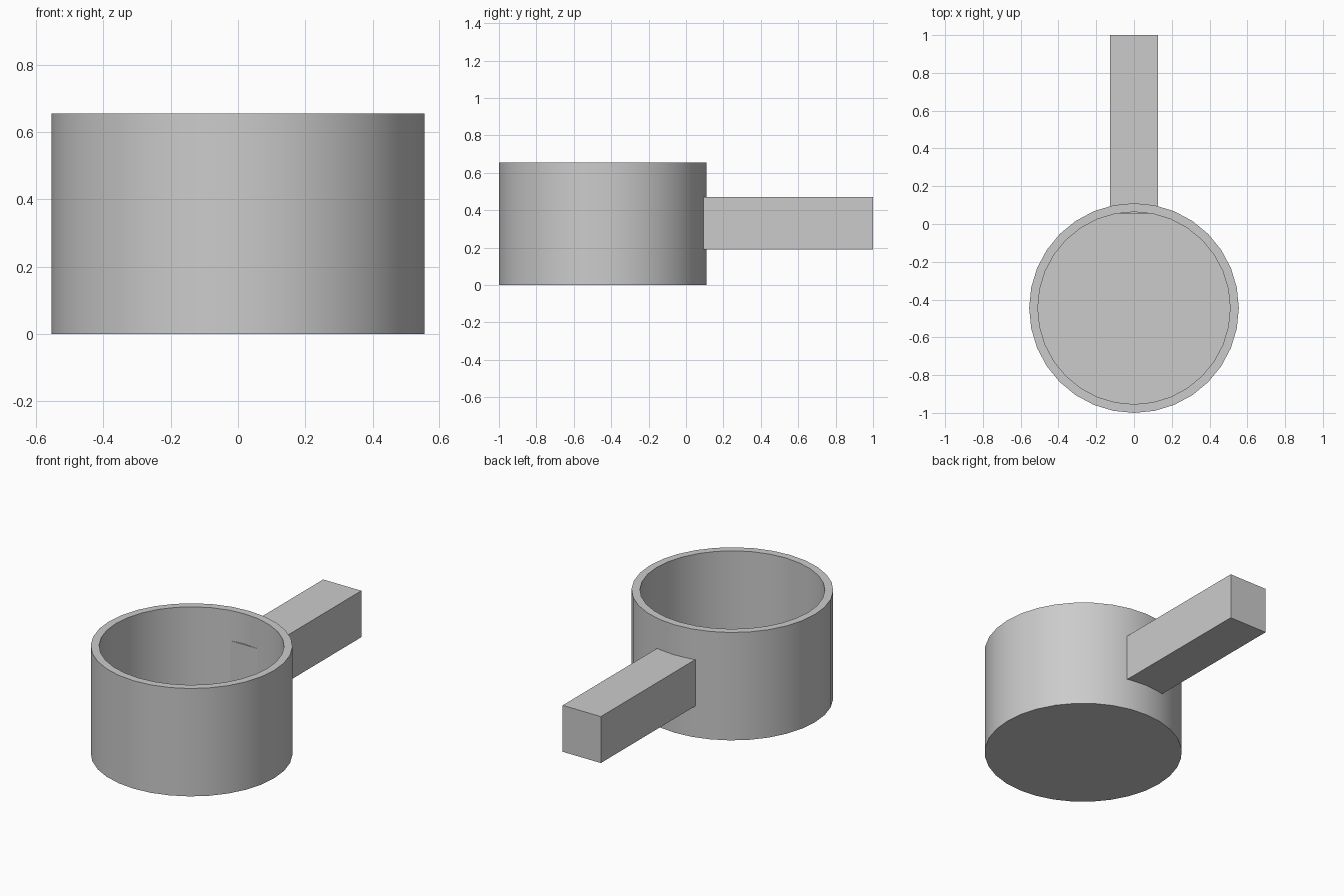
import bpy, bmesh, math

cube = bpy.data.objects.get("Cube")
if cube:
    bpy.data.objects.remove(cube, do_unlink=True)

# One plain grey for the whole model
grey = bpy.data.materials.new("plain grey")
grey.use_nodes = True
colour = (0.6, 0.6, 0.6, 1.0)
grey.diffuse_color = colour
grey.node_tree.nodes["Principled BSDF"].inputs["Base Color"].default_value = colour

SIDES = 32
RADIUS, WALL, HEIGHT = 0.555, 0.046, 0.655
CUP_Y = -0.445


def finish(bm, name):
    bmesh.ops.recalc_face_normals(bm, faces=bm.faces)
    mesh = bpy.data.meshes.new(name)
    bm.to_mesh(mesh)
    bm.free()
    mesh.materials.append(grey)
    obj = bpy.data.objects.new(name, mesh)
    bpy.context.collection.objects.link(obj)
    return obj


# Cup: rings from the outer base up, over the rim and down to the inner floor
bm = bmesh.new()
profile = [(RADIUS, 0), (RADIUS, HEIGHT), (RADIUS - WALL, HEIGHT), (RADIUS - WALL, WALL)]
rings = []
for r, z in profile:
    angles = [2 * math.pi * i / SIDES for i in range(SIDES)]
    rings.append([bm.verts.new((r * math.cos(a), CUP_Y + r * math.sin(a), z)) for a in angles])
for low, high in zip(rings, rings[1:]):
    for i in range(SIDES):
        j = (i + 1) % SIDES
        bm.faces.new((low[i], low[j], high[j], high[i]))
bm.faces.new(rings[0])
bm.faces.new(rings[-1])
cup = finish(bm, "cup")
bpy.ops.object.select_all(action='DESELECT')
cup.select_set(True)
bpy.context.view_layer.objects.active = cup
bpy.ops.object.shade_smooth_by_angle(angle=math.radians(30))

# Handle: square bar whose inner end just pokes through the cup wall
bm = bmesh.new()
bmesh.ops.create_cube(bm, size=1)
y0, y1, z0, z1 = 0.055, 1.0, 0.19, 0.472
bmesh.ops.scale(bm, vec=(0.256, y1 - y0, z1 - z0), verts=bm.verts)
bmesh.ops.translate(bm, vec=(0, (y0 + y1) / 2, (z0 + z1) / 2), verts=bm.verts)
finish(bm, "handle")
